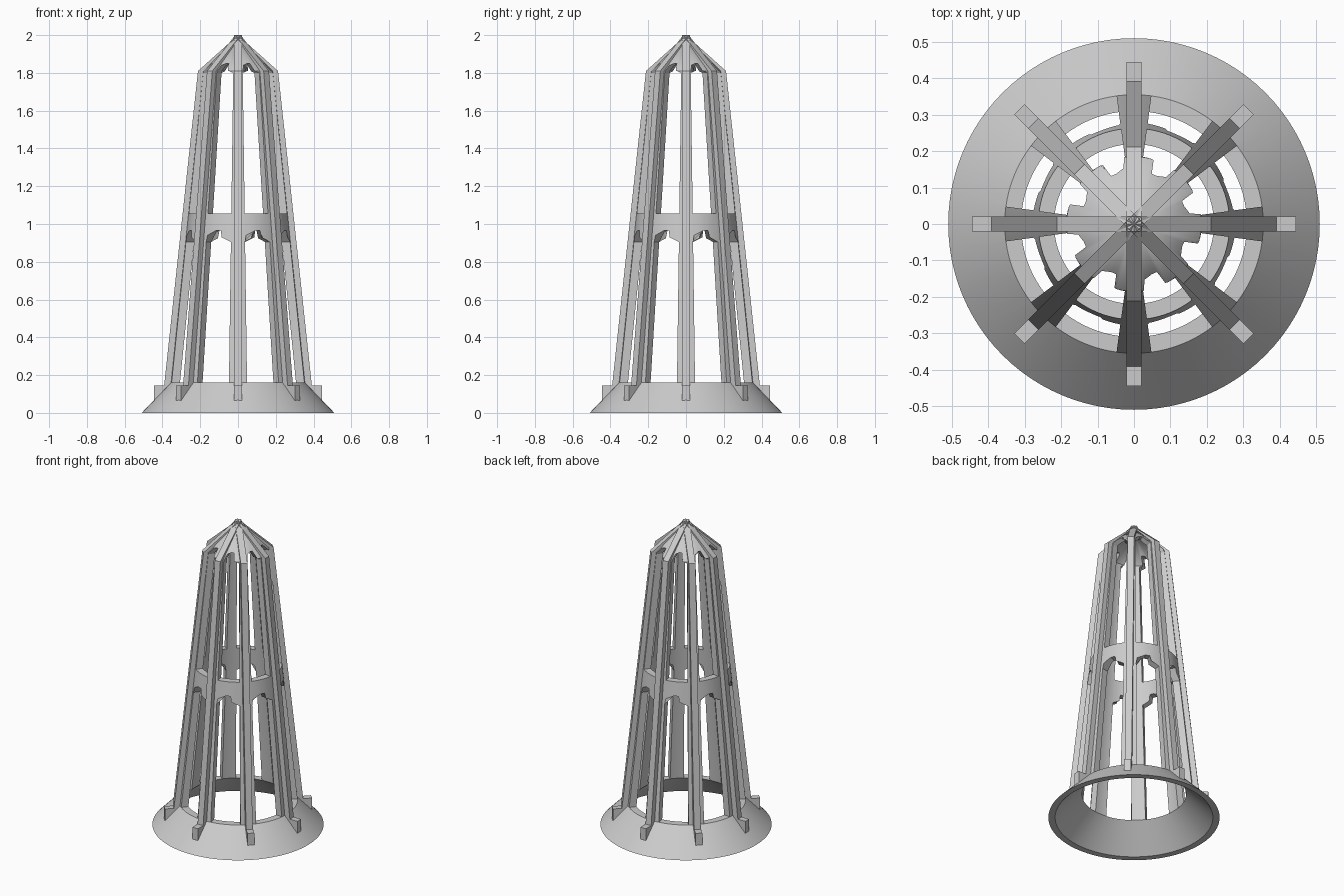
import bpy
import bmesh
from math import radians, sin, cos, pi
from mathutils import Matrix

cube = bpy.data.objects.get("Cube")
if cube:
    bpy.data.objects.remove(cube, do_unlink=True)

COUNT = 8            # ribs and window bays
STRUT = radians(7.75)  # half angle of each upright

grey = bpy.data.materials.new("light_grey")
grey.use_nodes = True
colour = (0.6, 0.6, 0.6, 1)
grey.diffuse_color = colour
grey.node_tree.nodes["Principled BSDF"].inputs["Base Color"].default_value = colour


def finish(bm, name):
    bmesh.ops.remove_doubles(bm, verts=bm.verts, dist=1e-5)
    bmesh.ops.recalc_face_normals(bm, faces=bm.faces)
    mesh = bpy.data.meshes.new(name)
    bm.to_mesh(mesh)
    bm.free()
    mesh.materials.append(grey)
    obj = bpy.data.objects.new(name, mesh)
    bpy.context.collection.objects.link(obj)
    return obj


def lathe(profile, name, steps=96):
    bm = bmesh.new()
    verts = [bm.verts.new((r, 0, z)) for r, z in profile]
    edges = [bm.edges.new(pair) for pair in zip(verts, verts[1:] + verts[:1])]
    bmesh.ops.spin(bm, geom=verts + edges, cent=(0, 0, 0), axis=(0, 0, 1),
                   angle=2 * pi, steps=steps, use_merge=False)
    bmesh.ops.remove_doubles(bm, verts=bm.verts, dist=1e-5)
    # the profile edge on the axis leaves no face
    loose = [e for e in bm.edges if not e.link_faces]
    bmesh.ops.delete(bm, geom=loose, context='EDGES')
    return finish(bm, name)


def window_prism(bm, mid, bottom, shoulder, peak):
    """Radial prism with a pointed head, widening away from the axis."""
    half, tip = pi / COUNT - STRUT, radians(3)
    outline = [(-half, bottom), (half, bottom), (half, shoulder),
               (tip, peak), (-tip, peak), (-half, shoulder)]
    rings = [[bm.verts.new((r * cos(mid + a), r * sin(mid + a), z)) for a, z in outline]
             for r in (0.05, 0.6)]
    inner, outer = rings
    bm.faces.new(inner)
    bm.faces.new(outer[::-1])
    for i in range(len(outline)):
        j = (i + 1) % len(outline)
        bm.faces.new((inner[i], outer[i], outer[j], inner[j]))


# Hollow tower wall: flared foot, tapering shaft and conical cap
shell = lathe([(0.51, 0), (0.355, 0.16), (0.185, 1.81), (0, 2.0),
               (0, 1.955), (0.143, 1.81), (0.31, 0.16), (0.47, 0)], "tower_shell")

# Two tiers of window openings
bm = bmesh.new()
for i in range(COUNT):
    middle = (i + 0.5) * 2 * pi / COUNT
    window_prism(bm, middle, 0.16, 0.905, 0.965)
    window_prism(bm, middle, 1.055, 1.80, 1.85)
cutter = finish(bm, "window_cutter")
cutter.hide_render = True

cut = shell.modifiers.new("windows", 'BOOLEAN')
cut.operation = 'DIFFERENCE'
cut.solver = 'EXACT'
cut.object = cutter
bpy.context.view_layer.objects.active = shell
shell.select_set(True)
bpy.ops.object.modifier_apply(modifier=cut.name)
bpy.data.objects.remove(cutter, do_unlink=True)
bpy.ops.object.shade_smooth_by_angle(angle=radians(20))

# Outer ribs, each with a stepped foot and a ridge running up to the apex
RIB = [(0.445, 0.064), (0.445, 0.145), (0.391, 0.145), (0.212, 1.81), (0, 2.0),
       (0, 1.975), (0.165, 1.80), (0.333, 0.16), (0.36, 0.13), (0.42, 0.062)]
WIDTH = 0.04
for i in range(COUNT):
    bm = bmesh.new()
    face = bm.faces.new([bm.verts.new((r, -WIDTH / 2, z)) for r, z in RIB])
    side = bmesh.ops.extrude_face_region(bm, geom=[face], use_keep_orig=True)
    moved = [v for v in side["geom"] if isinstance(v, bmesh.types.BMVert)]
    bmesh.ops.translate(bm, verts=moved, vec=(0, WIDTH, 0))
    bmesh.ops.rotate(bm, verts=bm.verts, cent=(0, 0, 0),
                     matrix=Matrix.Rotation(i * 2 * pi / COUNT, 3, 'Z'))
    finish(bm, f"rib_{i + 1}")
